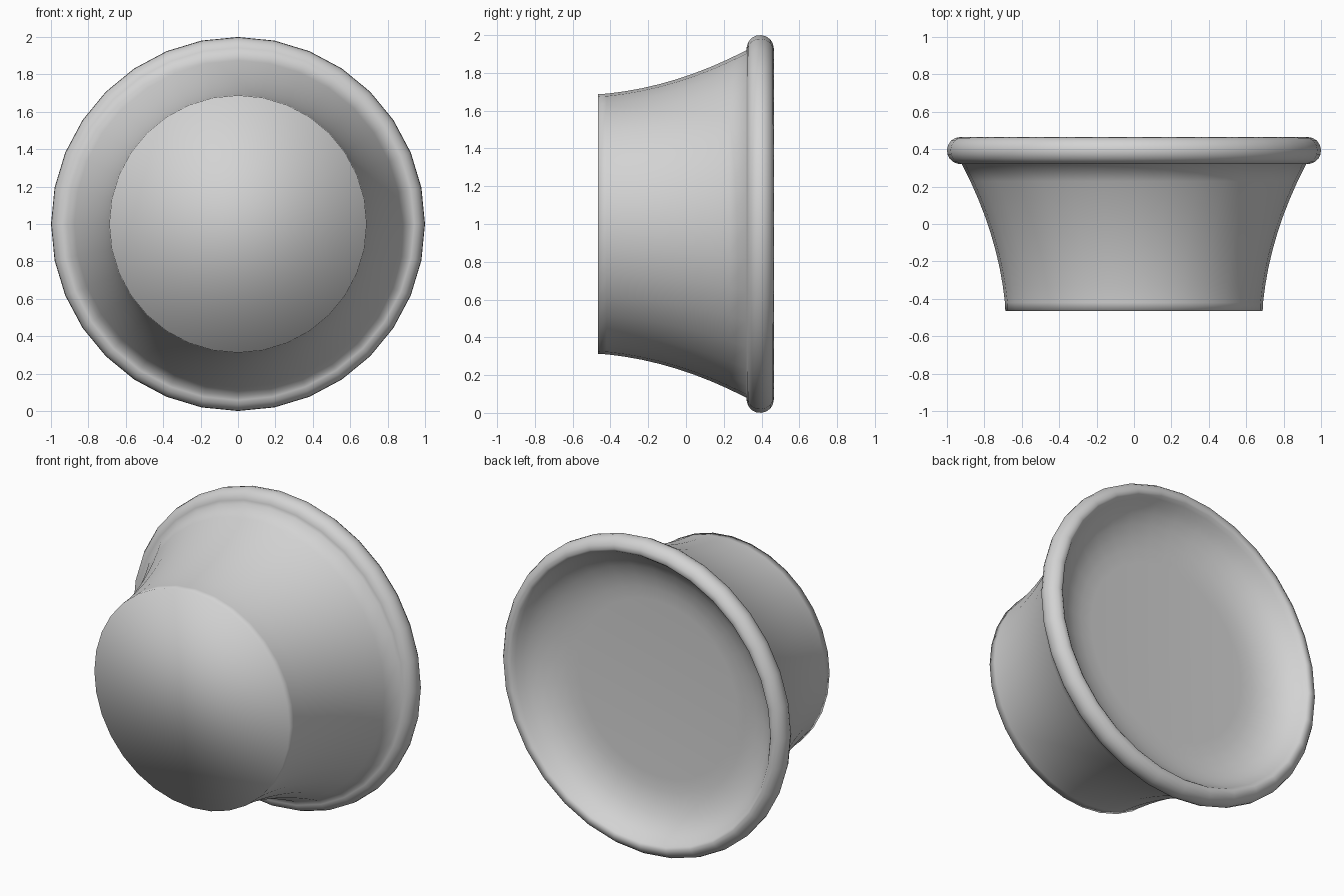
import bpy, bmesh, math

cube = bpy.data.objects.get("Cube")
if cube:
    bpy.data.objects.remove(cube, do_unlink=True)

SIDES = 32

# Single plain grey material
grey = bpy.data.materials.new("plain grey")
grey.use_nodes = True
colour = (0.65, 0.65, 0.65, 1)
grey.diffuse_color = colour
grey.node_tree.nodes["Principled BSDF"].inputs["Base Color"].default_value = colour

# Flared outer wall, from the base edge up to the rim: (radius, y)
wall = [(0.688, -0.465), (0.69, -0.42)]
for i in range(1, 9):
    t = i / 8
    wall.append((0.69 + 0.075 * t + 0.155 * t * t, -0.42 + 0.74 * t))

# Rounded rim
rim = []
for i in range(9):
    a = math.radians(-80 + i * 21.25)
    rim.append((0.93 + 0.07 * math.cos(a), 0.393 + 0.072 * math.sin(a)))
rim += [(0.915, 0.455), (0.9, 0.435)]

# Shallow dished inside, ending at a flat floor
dish = [(0.875, 0.40), (0.835, 0.362), (0.78, 0.328),
        (0.71, 0.302), (0.64, 0.288), (0.56, 0.283)]


def lathe(name, profile):
    """Spin a profile round the y axis and close both ends with flat caps."""
    bm = bmesh.new()
    rings = []
    for r, y in profile:
        ring = []
        for k in range(SIDES):
            a = 2 * math.pi * k / SIDES
            ring.append(bm.verts.new((r * math.cos(a), y, 1 + r * math.sin(a))))
        rings.append(ring)
    for low, high in zip(rings, rings[1:]):
        for k in range(SIDES):
            n = (k + 1) % SIDES
            bm.faces.new((low[k], high[k], high[n], low[n]))
    bm.faces.new(rings[0])
    bm.faces.new(rings[-1][::-1])
    bmesh.ops.recalc_face_normals(bm, faces=bm.faces)
    for f in bm.faces:
        f.smooth = True
    mesh = bpy.data.meshes.new(name)
    bm.to_mesh(mesh)
    bm.free()
    mesh.materials.append(grey)
    obj = bpy.data.objects.new(name, mesh)
    bpy.context.collection.objects.link(obj)
    return obj


lathe("dish_body", wall + rim + dish)
